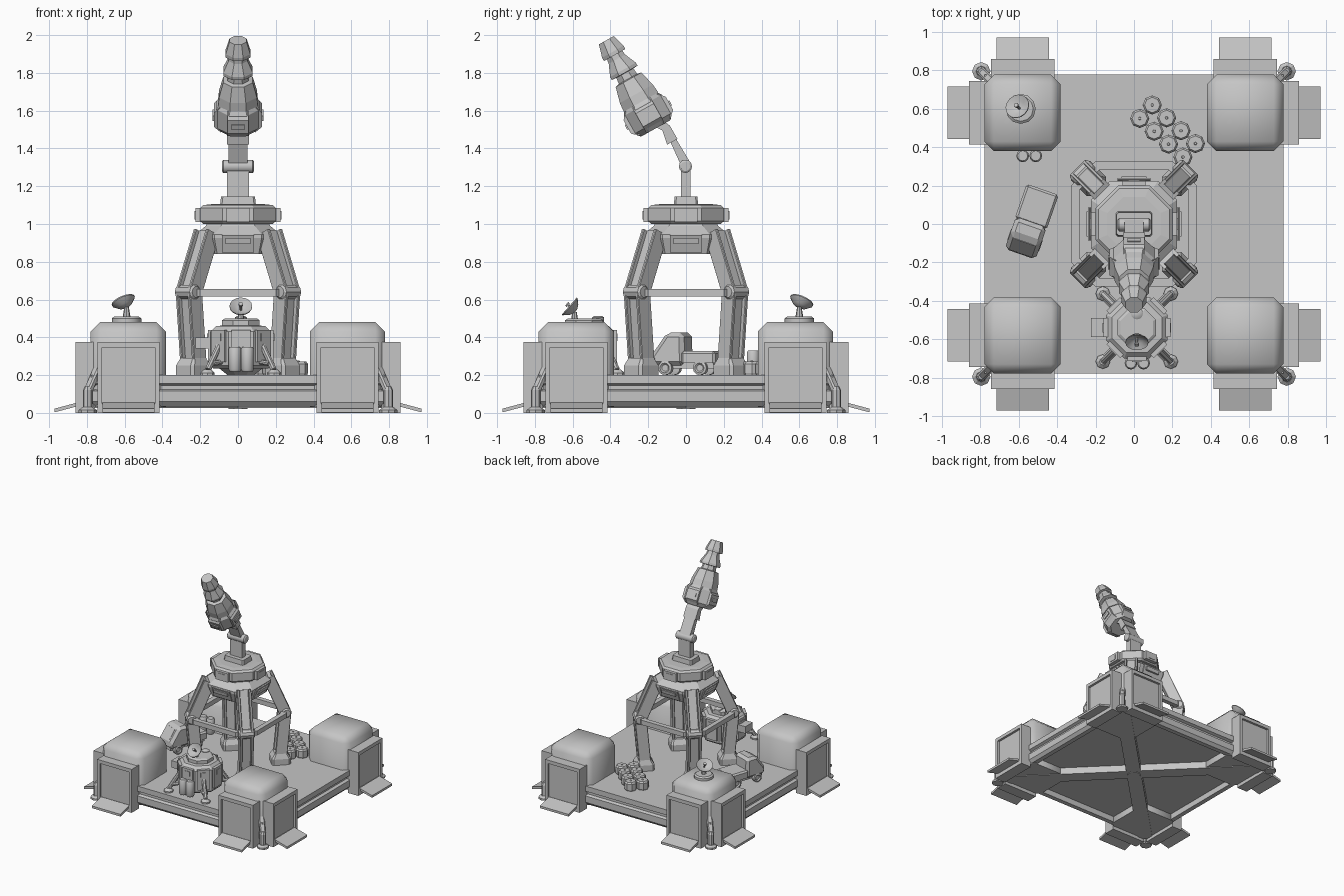
import bpy, bmesh, math
from mathutils import Matrix, Vector

if "Cube" in bpy.data.objects:
    bpy.data.objects.remove(bpy.data.objects["Cube"])

grey = bpy.data.materials.new("station_grey")
grey.diffuse_color = (0.56, 0.56, 0.56, 1)
grey.use_nodes = True
grey.node_tree.nodes["Principled BSDF"].inputs["Base Color"].default_value = grey.diffuse_color
I = Matrix.Identity(4)
T = lambda x, y, z=0: Matrix.Translation((x, y, z))
R = lambda a, ax='Z': Matrix.Rotation(a, 4, ax)


def finish(name, bm, M, smooth=None):
    bmesh.ops.remove_doubles(bm, verts=bm.verts, dist=1e-4)
    bmesh.ops.recalc_face_normals(bm, faces=bm.faces)
    me = bpy.data.meshes.new(name)
    bm.to_mesh(me)
    bm.free()
    me.materials.append(grey)
    ob = bpy.data.objects.new(name, me)
    ob.matrix_world = M
    bpy.context.collection.objects.link(ob)
    if smooth:
        bpy.ops.object.select_all(action='DESELECT')
        ob.select_set(True)
        bpy.context.view_layer.objects.active = ob
        bpy.ops.object.shade_smooth_by_angle(angle=math.radians(smooth))
    return ob


def stack(bm, rings, cap=True):
    vs = [[bm.verts.new(p) for p in r] for r in rings]
    for a, b in zip(vs, vs[1:]):
        for i in range(len(a)):
            j = (i + 1) % len(a)
            bm.faces.new((a[i], a[j], b[j], b[i]))
    if cap:
        bm.faces.new(vs[0])
        bm.faces.new(vs[-1])


def loft(name, levels, M=I, cap=True):
    """Chamfered rectangles (z, half x, half y, chamfer) joined in order."""
    bm = bmesh.new()
    stack(bm, [[(x, -y + c, z), (x, y - c, z), (x - c, y, z), (c - x, y, z),
                (-x, y - c, z), (-x, c - y, z), (c - x, -y, z), (x - c, -y, z)]
               for z, x, y, c in levels], cap)
    return finish(name, bm, M)


def octo(name, prof, M=I):
    return loft(name, [(z, r, r, r * 0.586) for z, r in prof], M)


def lathe(name, prof, M=I, n=16, smooth=35):
    bm = bmesh.new()
    stack(bm, [[(r * math.cos(2 * math.pi * i / n), r * math.sin(2 * math.pi * i / n), z)
                for i in range(n)] for z, r in prof])
    return finish(name, bm, M, smooth)


def box(name, x0, x1, y0, y1, z0, z1, M=I, bevel=0, segs=1, smooth=None):
    bm = bmesh.new()
    bmesh.ops.create_cube(bm, size=1)
    for v in bm.verts:
        v.co = ((x0 + x1) / 2 + v.co.x * (x1 - x0), (y0 + y1) / 2 + v.co.y * (y1 - y0),
                (z0 + z1) / 2 + v.co.z * (z1 - z0))
    if bevel:
        es = [e for e in bm.edges if max(v.co.z for v in e.verts) > z1 - 1e-4]
        bmesh.ops.bevel(bm, geom=es, offset=bevel, segments=segs, affect='EDGES', profile=0.5)
    return finish(name, bm, M, smooth)


def prism(name, pts, half, M=I, bevel=0):
    """Side profile (y, z) extruded across x."""
    bm = bmesh.new()
    stack(bm, [[(s * half, y, z) for y, z in pts] for s in (-1, 1)])
    if bevel:
        bmesh.ops.bevel(bm, geom=bm.edges[:], offset=bevel, segments=1, affect='EDGES')
    return finish(name, bm, M)


def beam(name, a, b, w, d, off=0, c=0.008, M=I):
    a, b = Vector(a), Vector(b)
    m = T(*a) @ (b - a).to_track_quat('Z', 'Y').to_matrix().to_4x4() @ T(off, 0)
    return loft(name, [(0, w / 2, d / 2, c), ((b - a).length, w / 2, d / 2, c)], M @ m)


def dish(name, M, r):
    lathe(name, [(-.02, .2 * r), (-.008, .6 * r), (.018, r), (.024, r), (.004, .55 * r), (-.008, .1 * r)], M)
    lathe(name + "_feed", [(-.01, .006), (.03, .006), (.03, .012), (.042, .012)], M, 8)


# Deck with grooved edge, shallow underside and crossed beams
loft("deck", [(z, r, r, 0) for z, r in
     [(.2, .778), (.155, .778), (.145, .755), (.125, .755), (.115, .778), (.06, .778),
      (.035, .755), (.035, .715), (.085, .715)]])
for i in range(4):
    box("under_beam", 0, 1.06, -.06, .06, .025, .09, R(math.pi / 4 + i * math.pi / 2))
octo("under_hub", [(.02, .05), (.09, .07)])

# Corner cabins with two doors each, ramps and a support foot
for sx in (-1, 1):
    for sy in (-1, 1):
        C = T(sx * .58, sy * .58)
        box("cabin", -.2, .198, -.2, .198, .03, .48, C, .05, 1, 50)
        for ang in (0 if sx > 0 else math.pi, sy * math.pi / 2):
            D = C @ R(ang)
            for s in (-1, 1):
                box("door_jamb", .18, .28, s * .1525 - .0125, s * .1525 + .0125, 0, .375, D)
            box("door_lintel", .18, .28, -.14, .14, .345, .375, D)
            box("door_sill", .18, .28, -.14, .14, 0, .05, D)
            box("door_panel", .18, .26, -.14, .14, .05, .345, D)
            prism("door_ramp", [(-.27, .035), (-.27, .055), (-.392, .022), (-.392, .003)],
                  .137, D @ R(math.pi / 2))
        Q = C @ R(math.atan2(sy, sx))
        beam("foot_bracket", (.22, 0, .25), (.3, 0, .12), .045, .035, M=Q)
        lathe("foot_post", [(.02, .026), (.12, .026), (.14, .015)], Q @ T(.305, 0), 8, None)
        lathe("foot_pad", [(0, .048), (.015, .048), (.03, .028)], Q @ T(.305, 0), 8, None)

# Tower legs with channel flanges and knees
for i in range(4):
    L = R(math.pi / 4 + i * math.pi / 2)
    knee, foot, top = (.368, 0, .64), (.33, 0, .22), (.235, 0, .955)
    for nm, a, b in (("lower_leg", foot, knee), ("upper_leg", knee, top)):
        beam(nm, a, b, .08, .05, M=L)
        for s in (-1, 1):
            beam(nm + "_flange", a, b, .02, .095, s * .045, .004, M=L)
    loft("leg_foot", [(.2, .075, .07, .015), (.25, .075, .07, .015), (.29, .05, .055, .01)], L @ T(.335, 0))
    lathe("knee_joint", [(-.065, .03), (-.055, .04), (.055, .04), (.065, .03)],
          L @ T(.378, 0, .64) @ R(math.pi / 2, 'X'), 10, None)
    B = R(i * math.pi / 2)
    prism("collar_panel", [(-.2, .85), (-.208, .85), (-.24, .94), (-.232, .945)], .085, B)
    prism("collar_slot", [(-.215, .895), (-.232, .895), (-.239, .925), (-.225, .925)], .065, B @ T(0, -.008))
    box("turntable_block", .17, .225, -.06, .06, 1.01, 1.085, B)
    box("turntable_hatch", .22, .229, -.03, .03, 1.025, 1.07, B)

# Octagonal brace ring between the knees
loft("brace_ring", [(z, r, r, r * .38) for z, r in
     [(.615, .285), (.615, .325), (.655, .325), (.655, .285), (.615, .285)]], I, False)

# Collar and turntable
loft("collar", [(.93, .14, .14, .05), (.84, .17, .17, .08), (.84, .195, .195, .085), (.925, .225, .225, .1),
                (.945, .225, .225, .1), (.99, .17, .17, .08), (1.0, .165, .165, .08)])
octo("turntable", [(1.0, .185), (1.015, .2), (1.085, .2), (1.1, .185), (1.105, .14)])
loft("turntable_cap", [(1.1, .095, .065, .01), (1.145, .09, .06, .01)])

# Arm post, elbow and forearm
box("arm_post", -.057, .057, -.026, .024, 1.14, 1.3)
lathe("elbow", [(-.085, .025), (-.078, .035), (.078, .035), (.085, .025)],
      T(0, -.003, 1.305) @ R(math.pi / 2, 'Y'), 12)
prism("forearm", [(-.022, 1.3), (.02, 1.33), (-.052, 1.45), (-.085, 1.44)], .05)
prism("forearm_neck", [(-.1, 1.42), (-.045, 1.45), (-.085, 1.52), (-.15, 1.57), (-.19, 1.53), (-.125, 1.495)], .058)

# Stepped drill on its tilted axis
A = T(0, -.165, 1.515) @ R(.511, 'X')
octo("drill_housing", [(-.01, .09), (.02, .115), (.13, .115), (.16, .095)], A)
for i in range(4):
    H = A @ R(i * math.pi / 2)
    prism("housing_plate", [(-.09, -.005), (-.128, .03), (-.128, .11), (-.095, .15)], .055, H)
    box("housing_slot", .12, .135, -.035, .035, .055, .085, H)
octo("drill_bit", [(.15, .105), (.2, .1), (.285, .078), (.29, .055), (.325, .052), (.327, .078),
                   (.345, .078), (.41, .05), (.435, .047), (.435, .065), (.455, .065), (.525, .045)], A)

# Small lander with panels, tanks, legs and dish
N = T(.015, -.54)
octo("lander_base", [(.2, .07), (.24, .12)], N)
octo("lander_body", [(.235, .145), (.25, .16), (.43, .16), (.46, .13), (.462, .1), (.49, .1), (.5, .085)], N)
for i in range(8):
    P = N @ R(i * math.pi / 4)
    box("lander_panel", .15, .174, -.05, .05, .27, .44, P)
    box("lander_hatch", .17, .178, -.025, .025, .38, .42, P)
for i in range(4):
    P = N @ R(math.pi / 4 + i * math.pi / 2)
    beam("lander_leg", (.16, 0, .36), (.245, 0, .23), .03, .03, M=P)
    beam("lander_strut", (.15, 0, .27), (.225, 0, .26), .05, .025, M=P)
    lathe("lander_pad", [(.2, .038), (.212, .038), (.23, .018)], P @ T(.25, 0), 8, None)
box("lander_step", -.24, -.15, -.05, .05, .34, .4, N)
lathe("lander_port", [(.48, .032), (.505, .032), (.513, .02)], N @ T(0, .075), 12)
lathe("lander_mast", [(.48, .02), (.535, .012)], N @ T(0, -.05), 8)
dish("lander_dish", N @ T(0, -.06, .55) @ R(.85, 'X'), .06)

# Gas tanks by the lander and by one cabin
for x, y, z in ((-.016, -.725, .22), (.05, -.725, .22), (-.58, .355, .2), (-.512, .355, .2)):
    lathe("gas_tank", [(z, .028), (z + .01, .033), (z + .12, .033), (z + .13, .026)], T(x, y), 12)

# Cabin roof dish
lathe("roof_dish_base", [(.475, .078), (.5, .078), (.51, .065)], T(-.59, .6), 12)
lathe("roof_dish_mast", [(.5, .022), (.56, .012)], T(-.59, .6), 8)
dish("roof_dish", T(-.6, .605, .575) @ R(2.35) @ R(.55, 'Y'), .065)

# Rover truck
V = T(-.535, .01) @ R(-.335)
box("rover_chassis", -.06, .06, -.16, .165, .235, .275, V)
prism("rover_cab", [(-.165, .25), (-.185, .3), (-.095, .425), (0, .425), (.005, .25)], .085, V, .022)
prism("rover_windscreen", [(-.166, .33), (-.111, .408), (-.105, .404), (-.16, .326)], .05, V)
box("rover_bed", -.088, .088, -.01, .18, .265, .327, V, .012)
for s in (-1, 1):
    for y in (-.1, .095):
        lathe("rover_wheel", [(-.02, .026), (-.016, .038), (.016, .038), (.02, .026), (.012, .018)],
              V @ T(s * .068, y, .238) @ R(s * math.pi / 2, 'Y'), 12)

# Barrels in a staggered double row
for i in range(4):
    for x, y in ((.095, .62), (.03, .55)):
        lathe("barrel", [(.2, .046), (.21, .05), (.26, .05), (.273, .04), (.273, .008), (.278, .006)],
              T(x + i * .075, y - i * .067), 8, None)
